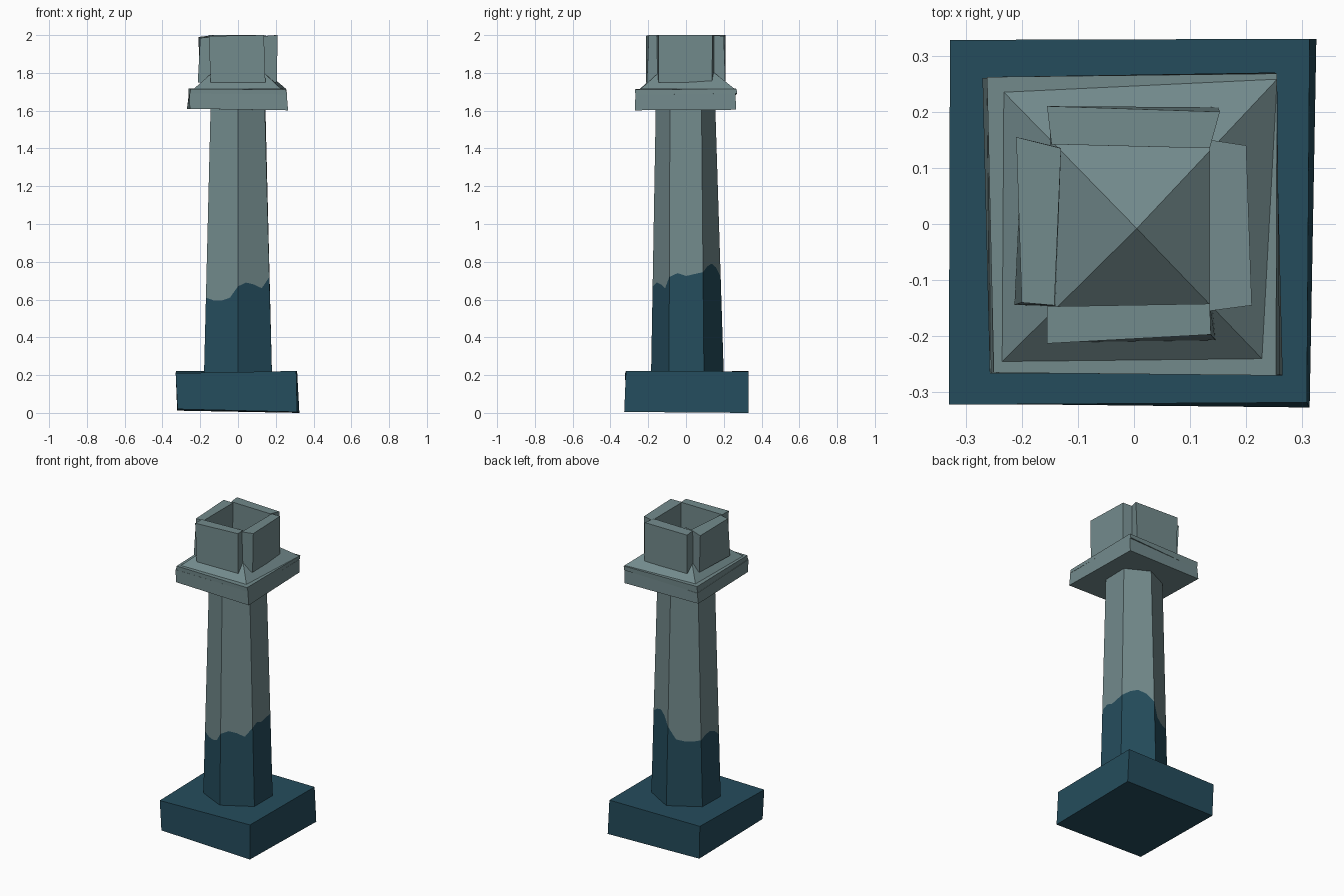
import bpy, math
from mathutils import Vector


def material(name, rgb):
    m = bpy.data.materials.new(name)
    m.diffuse_color = (*rgb, 1)
    return m


STONE = material("grey green stone", (0.17, 0.255, 0.262))
TEAL = material("dark teal stone", (0.018, 0.073, 0.108))


def make(name, verts, faces, mats, ids=None):
    me = bpy.data.meshes.new(name)
    me.from_pydata(verts, [], faces)
    for m in mats:
        me.materials.append(m)
    if ids:
        for p, i in zip(me.polygons, ids):
            p.material_index = i
    ob = bpy.data.objects.new(name, me)
    bpy.context.collection.objects.link(ob)
    return ob


def block(name, bottom, top, zb, zt, mat):
    """Hand-cut block between two counter-clockwise quads; zb, zt give corner heights."""
    verts = [(x, y, z) for (x, y), z in zip(bottom, zb)]
    verts += [(x, y, z) for (x, y), z in zip(top, zt)]
    faces = [(3, 2, 1, 0), (4, 5, 6, 7)]
    faces += [(i, (i + 1) % 4, (i + 1) % 4 + 4, i + 4) for i in range(4)]
    return make(name, verts, faces, [mat])


# square base
block("base",
      [(-.32, -.32), (.313, -.327), (.325, .33), (-.322, .325)],
      [(-.33, -.322), (.308, -.318), (.313, .33), (-.328, .328)],
      (.02, .005, 0, .012), (.21, .222, .22, .222), TEAL)

# six-sided tapered shaft, with a wavy colour change part way up
low = [(.18, -.09), (.18, .095), (0, .2), (-.18, .09), (-.18, -.095), (0, -.185)]
high = [(.142, -.085), (.145, .082), (0, .155), (-.145, .085), (-.145, -.085), (0, -.16)]
waves = [[.72, .74, .725, .735, .745],      # +x side, then counter-clockwise
         [.745, .775, .79, .77, .72],
         [.72, .64, .63, .63, .64],
         [.64, .66, .665, .65, .61],
         [.61, .595, .595, .61, .67],
         [.67, .69, .68, .66, .72]]
Z0, Z1 = .20, 1.62


def on_shaft(i, z):
    f = (z - Z0) / (Z1 - Z0)
    return Vector((*low[i], Z0)).lerp(Vector((*high[i], Z1)), f)


verts, faces, ids = [], [], []
for i in range(6):
    j = (i + 1) % 6
    line = [on_shaft(i, z).lerp(on_shaft(j, z), k / 4) for k, z in enumerate(waves[i])]
    for ends, mat in (([on_shaft(j, Z0), on_shaft(i, Z0)], 1),
                      ([on_shaft(j, Z1), on_shaft(i, Z1)], 0)):
        ring = line + ends
        n = len(verts)
        verts += ring
        order = list(range(n, n + len(ring)))
        faces.append(order[::-1] if mat else order)
        ids.append(mat)
make("shaft", verts, faces, [STONE, TEAL], ids)

# capital slab and its thin upper layer
block("capital_slab",
      [(-.255, -.265), (.265, -.27), (.25, .265), (-.27, .26)],
      [(-.257, -.266), (.258, -.268), (.252, .262), (-.262, .26)],
      (1.61, 1.602, 1.605, 1.61), (1.69, 1.688, 1.69, 1.675), STONE)
block("capital_lip",
      [(-.255, -.265), (.26, -.268), (.25, .27), (-.262, .258)],
      [(-.25, -.265), (.253, -.27), (.255, .268), (-.262, .262)],
      (1.69, 1.685, 1.69, 1.675), (1.715, 1.712, 1.715, 1.718), STONE)

# low pyramid
make("pyramid",
     [(-.235, -.245, 1.715), (.228, -.24, 1.715), (.255, .258, 1.715),
      (-.235, .238, 1.715), (.005, -.008, 1.925)],
     [(3, 2, 1, 0), (0, 1, 4), (1, 2, 4), (2, 3, 4), (3, 0, 4)], [STONE])

# four upright slabs around the pyramid
zb = (1.75,) * 4
block("front_wall",
      [(-.145, -.211), (.145, -.207), (.14, -.145), (-.145, -.147)],
      [(-.155, -.213), (.137, -.197), (.135, -.142), (-.155, -.147)],
      zb, (1.995, 2, 2, 1.995), STONE)
block("back_wall",
      [(-.15, .142), (.135, .137), (.15, .208), (-.15, .205)],
      [(-.147, .142), (.135, .135), (.153, .2), (-.155, .21)],
      zb, (2, 2, 1.995, 2), STONE)
block("left_wall",
      [(-.213, -.144), (-.14, -.147), (-.135, .137), (-.2, .15)],
      [(-.2, -.14), (-.142, -.145), (-.13, .135), (-.21, .155)],
      zb, (1.985, 1.99, 2, 1.99), STONE)
block("right_wall",
      [(.137, -.15), (.205, -.145), (.2, .138), (.137, .148)],
      [(.135, -.155), (.21, -.145), (.2, .14), (.135, .15)],
      zb, (1.995, 2, 2, 1.995), STONE)
